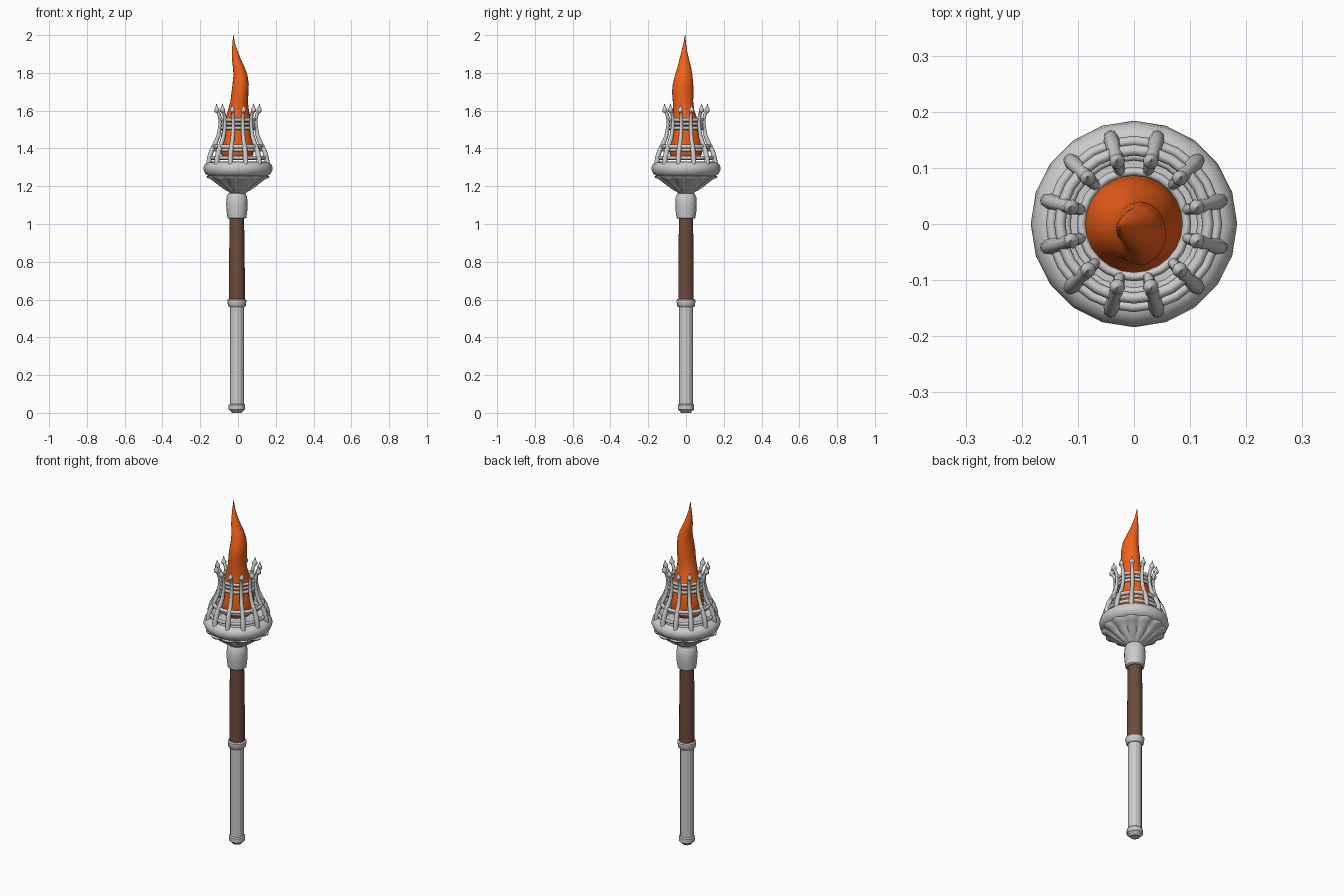
import bpy, bmesh, math
from mathutils import Vector

if "Cube" in bpy.data.objects:
    bpy.data.objects.remove(bpy.data.objects["Cube"])

CX = -0.006  # handle axis


def material(name, rgb):
    m = bpy.data.materials.new(name)
    m.diffuse_color = (*rgb, 1)
    m.use_nodes = True
    m.node_tree.nodes["Principled BSDF"].inputs["Base Color"].default_value = m.diffuse_color
    return m


def finish(ob, mat=None, angle=40):
    if mat:
        ob.data.materials.append(mat)
    bpy.ops.object.select_all(action='DESELECT')
    ob.select_set(True)
    bpy.context.view_layer.objects.active = ob
    bpy.ops.object.shade_smooth_by_angle(angle=math.radians(angle))
    return ob


def loft(name, rings, closed=False, mat=None, angle=40):
    """Skin a list of equal-sized point rings; caps the ends unless closed."""
    bm = bmesh.new()
    vs = [[bm.verts.new(p) for p in r] for r in rings]
    n = len(vs[0])
    for i in range(len(vs) if closed else len(vs) - 1):
        a, b = vs[i], vs[(i + 1) % len(vs)]
        for j in range(n):
            k = (j + 1) % n
            bm.faces.new((a[j], a[k], b[k], b[j]))
    if not closed:
        bm.faces.new(vs[0][::-1])
        bm.faces.new(vs[-1])
    bmesh.ops.recalc_face_normals(bm, faces=bm.faces)
    me = bpy.data.meshes.new(name)
    bm.to_mesh(me)
    bm.free()
    ob = bpy.data.objects.new(name, me)
    bpy.context.collection.objects.link(ob)
    return finish(ob, mat, angle)


def circle(r, z, n, x=0.0, y=0.0, ry=None):
    ry = r if ry is None else ry
    return [(x + r * math.cos(2 * math.pi * i / n), y + ry * math.sin(2 * math.pi * i / n), z)
            for i in range(n)]


def lathe(name, profile, n, x=0.0, **kw):
    return loft(name, [circle(r, z, n, x) for r, z in profile], **kw)


def hoop(name, R, z, w, h, n=24, m=8):
    prof = [(R + w * math.cos(2 * math.pi * i / m), z + h * math.sin(2 * math.pi * i / m))
            for i in range(m)]
    return lathe(name, prof, n, closed=True, angle=60)


white = material("pale_grip", (0.8, 0.8, 0.78))
brown = material("leather", (0.16, 0.07, 0.045))
orange = material("flame", (0.9, 0.12, 0.01))

# Handle
lathe("pommel", [(0.025, 0.0), (0.035, 0.012), (0.043, 0.018), (0.043, 0.042), (0.037, 0.048)], 16, CX)
lathe("lower_grip", [(0.037, 0.03), (0.037, 0.58)], 12, CX, mat=white, angle=20)
lathe("middle_ring", [(0.04, 0.56), (0.047, 0.567), (0.05, 0.588), (0.05, 0.598), (0.04, 0.604)], 16, CX)
lathe("upper_grip", [(0.042, 0.59), (0.042, 0.75), (0.04, 0.9), (0.038, 1.05)], 14, CX, mat=brown)
lathe("collar", [(0.044, 1.028), (0.05, 1.033), (0.055, 1.07), (0.057, 1.11), (0.054, 1.145),
                 (0.045, 1.162), (0.035, 1.166)], 16, CX)

# Scalloped bowl of twelve petals
LOBES, SUB = 12, 8
rings = []
for r, z, d in [(0.03, 1.155, 0), (0.048, 1.168, .06), (0.075, 1.183, .12), (0.11, 1.208, .14),
                (0.145, 1.235, .13), (0.17, 1.246, .10), (0.172, 1.252, .10), (0.13, 1.262, 0)]:
    ring = []
    for i in range(LOBES * SUB):
        a = 2 * math.pi * i / (LOBES * SUB)
        rr = r * (1 - d * (1 - abs(math.sin(a * LOBES / 2))))
        ring.append((rr * math.cos(a), rr * math.sin(a), z))
    rings.append(ring)
loft("petal_bowl", rings, angle=50)

# Rim and bowl floor
lathe("rim", [(0.13, 1.25), (0.155, 1.253), (0.174, 1.268), (0.184, 1.29), (0.18, 1.31),
              (0.165, 1.326), (0.145, 1.33), (0.128, 1.32), (0.12, 1.29)], 20, closed=True, angle=60)
lathe("bowl_floor", [(0.135, 1.26), (0.135, 1.30)], 20)

# Cage hoops
for i, (R, z, w, h) in enumerate([(0.148, 1.35, .009, .01), (0.132, 1.41, .010, .011), (0.121, 1.392, .008, .008),
                                  (0.094, 1.508, .008, .010), (0.094, 1.552, .008, .010),
                                  (0.093, 1.53, .006, .008)]):
    hoop(f"cage_hoop_{i}", R, z, w, h)

# Cage bars with pointed finials
BAR = [(0.160, 1.315, .013), (0.157, 1.345, .014), (0.146, 1.385, .013), (0.125, 1.425, .012),
       (0.108, 1.465, .011), (0.099, 1.51, .010), (0.097, 1.55, .010), (0.104, 1.582, .009),
       (0.113, 1.594, .009), (0.115, 1.597, .014), (0.116, 1.608, .014), (0.117, 1.617, .007),
       (0.118, 1.637, .001)]
for k in range(12):
    a = math.radians(15 + 30 * k)
    out, side = Vector((math.cos(a), math.sin(a), 0)), Vector((-math.sin(a), math.cos(a), 0))
    rings = []
    for i, (r, z, w) in enumerate(BAR):
        p, q = BAR[max(i - 1, 0)], BAR[min(i + 1, len(BAR) - 1)]
        t = (out * (q[0] - p[0]) + Vector((0, 0, q[1] - p[1]))).normalized()
        nrm = side.cross(t)
        c = out * r + Vector((0, 0, z))
        rings.append([c + w * (side * math.cos(j * math.pi / 4) + nrm * math.sin(j * math.pi / 4))
                      for j in range(8)])
    loft(f"cage_bar_{k}", rings, angle=50)

# Flame: z, centre x, centre y, half widths
FLAME = [(1.345, -.004, -.002, .07, .07), (1.37, -.004, -.002, .086, .086), (1.42, -.004, -.001, .092, .09),
         (1.48, -.004, 0, .084, .082), (1.54, .0, -.004, .072, .07), (1.60, .002, -.012, .056, .056),
         (1.65, .006, -.016, .046, .054), (1.70, .011, -.017, .045, .057), (1.74, .014, -.016, .043, .054),
         (1.79, .013, -.012, .037, .046), (1.83, .004, -.009, .031, .036), (1.87, -.008, -.009, .024, .026),
         (1.91, -.016, -.009, .016, .016), (1.95, -.022, -.007, .008, .008), (2.0, -.025, -.005, .001, .001)]
loft("flame", [circle(rx, z, 20, x, y, ry) for z, x, y, rx, ry in FLAME], mat=orange, angle=70)
